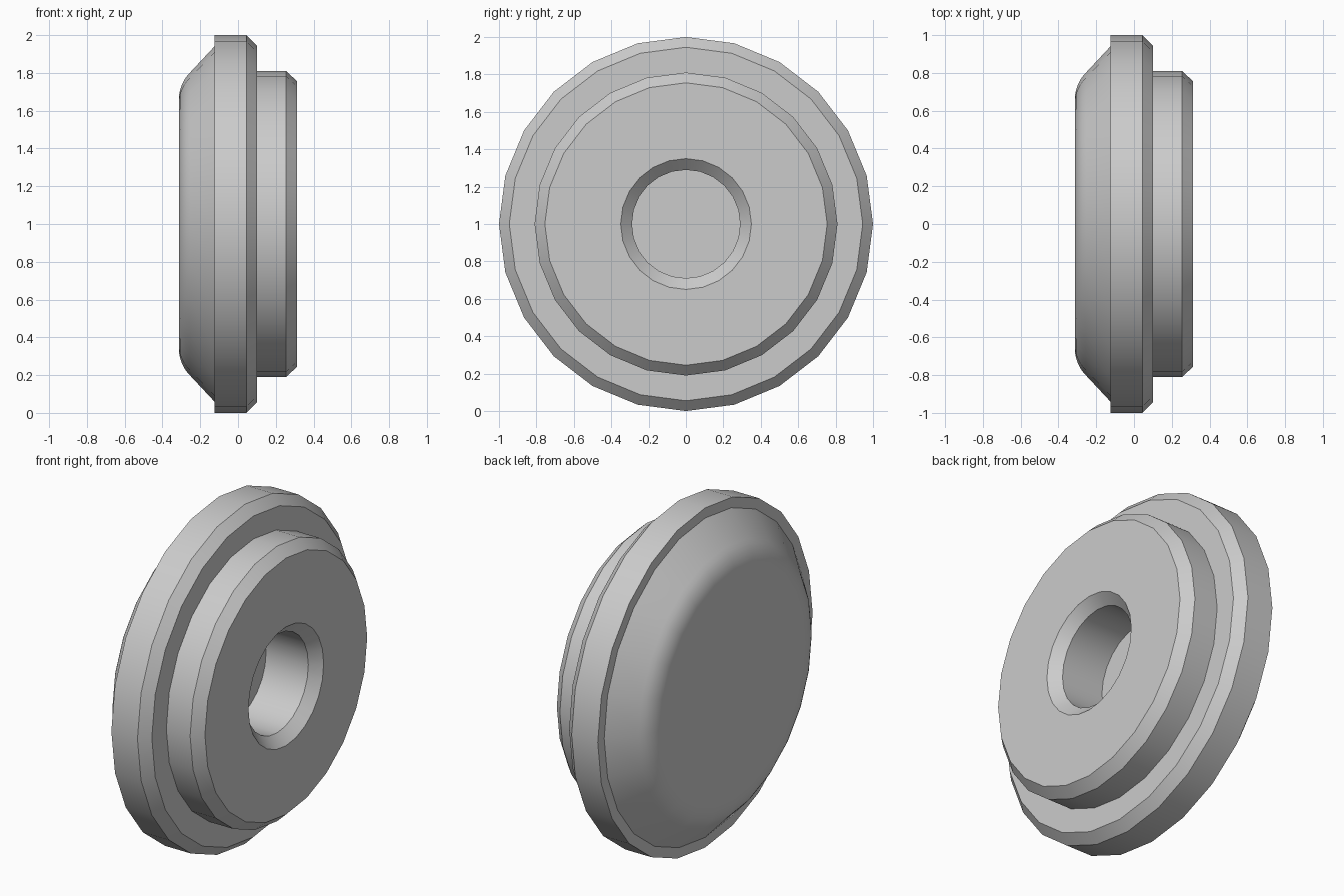
import bpy
import bmesh
import math
from mathutils import Vector

cube = bpy.data.objects.get("Cube")
if cube:
    bpy.data.objects.remove(cube, do_unlink=True)

SIDES = 24
CENTRE = Vector((0, 0, 1))

grey = bpy.data.materials.new("light_grey")
grey.use_nodes = True
colour = (0.6, 0.6, 0.6, 1)
grey.diffuse_color = colour
grey.node_tree.nodes["Principled BSDF"].inputs["Base Color"].default_value = colour


def lathe(name, profile):
    """Turn (x, radius) points around the x axis and cap both open ends."""
    bm = bmesh.new()
    verts = [bm.verts.new(CENTRE + Vector((x, 0, r))) for x, r in profile]
    edges = [bm.edges.new(pair) for pair in zip(verts, verts[1:])]
    bmesh.ops.spin(bm, geom=verts + edges, cent=CENTRE, axis=(1, 0, 0),
                   angle=math.tau, steps=SIDES, use_duplicate=False)
    bmesh.ops.remove_doubles(bm, verts=bm.verts, dist=0.0005)
    bmesh.ops.holes_fill(bm, edges=[e for e in bm.edges if e.is_boundary], sides=0)
    bmesh.ops.recalc_face_normals(bm, faces=bm.faces)
    mesh = bpy.data.meshes.new(name)
    bm.to_mesh(mesh)
    bm.free()
    mesh.materials.append(grey)
    obj = bpy.data.objects.new(name, mesh)
    bpy.context.collection.objects.link(obj)
    bpy.ops.object.select_all(action="DESELECT")
    obj.select_set(True)
    bpy.context.view_layer.objects.active = obj
    bpy.ops.object.shade_smooth_by_angle(angle=math.radians(30))
    return obj


# Rounded cap edge, an arc that runs into a 45 degree cone
ARC = 0.2
dome = [(-0.313 + ARC * (1 - math.cos(a)), 0.66 + ARC * math.sin(a))
        for a in (math.radians(45) * i / 6 for i in range(7))]

# Flange with a chamfered rim
flange = [(-0.125, 0.94), (-0.125, 1.0), (0.045, 1.0), (0.1, 0.945)]

# Smaller chamfered collar
collar = [(0.1, 0.81), (0.255, 0.81), (0.313, 0.755)]

# Blind socket with a chamfered mouth
socket = [(0.313, 0.35), (0.255, 0.29), (-0.02, 0.29)]

lathe("flanged_knob", dome + flange + collar + socket)
